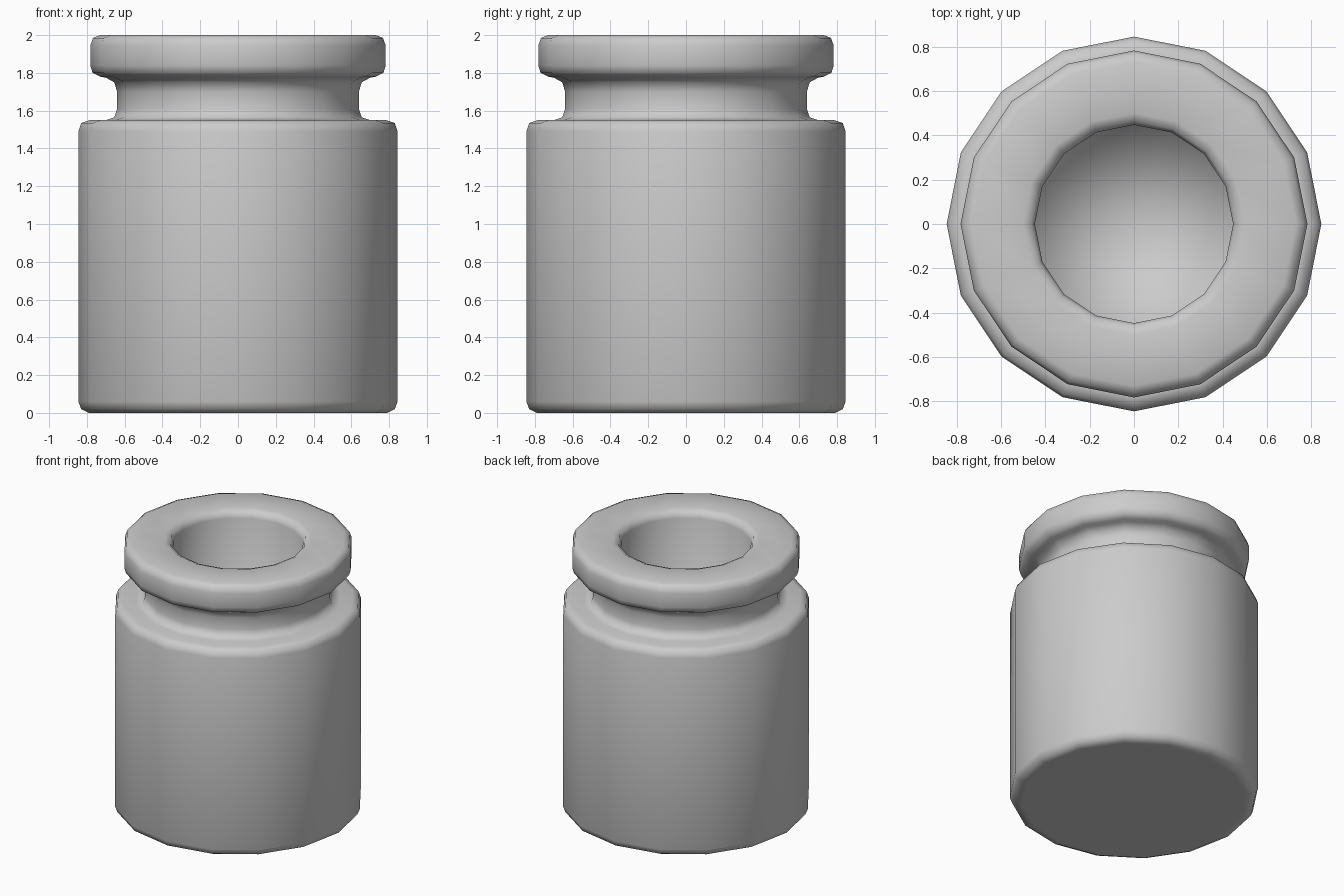
import bpy, bmesh
from math import cos, sin, pi

if "Cube" in bpy.data.objects:
    bpy.data.objects.remove(bpy.data.objects["Cube"])

SIDES = 16


def lathe(name, profile):
    """Revolve (radius, z) points around z; a zero radius closes to a pole."""
    bm = bmesh.new()
    rings = []
    for r, z in profile:
        if r == 0:
            rings.append([bm.verts.new((0, 0, z))] * SIDES)
        else:
            rings.append([bm.verts.new((r * cos(2 * pi * i / SIDES),
                                        r * sin(2 * pi * i / SIDES), z))
                          for i in range(SIDES)])
    for a, b in zip(rings, rings[1:]):
        for i in range(SIDES):
            j = (i + 1) % SIDES
            quad = [a[i], a[j], b[j], b[i]]
            face = bm.faces.new(list(dict.fromkeys(quad)))
            face.smooth = True
    bmesh.ops.recalc_face_normals(bm, faces=bm.faces)
    mesh = bpy.data.meshes.new(name)
    bm.to_mesh(mesh)
    bm.free()
    obj = bpy.data.objects.new(name, mesh)
    bpy.context.collection.objects.link(obj)
    return obj


# Rounded base and straight body
body = [(0, 0), (0.76, 0), (0.79, 0.0), (0.83, 0.02), (0.845, 0.06),
        (0.845, 1.49), (0.83, 1.535), (0.785, 1.55)]
# Filleted neck
neck = [(0.70, 1.55), (0.655, 1.565), (0.64, 1.61),
        (0.64, 1.70), (0.655, 1.75), (0.70, 1.775)]
# Thick rolled lip
lip = [(0.73, 1.78), (0.77, 1.80), (0.782, 1.84), (0.782, 1.945),
       (0.768, 1.985), (0.73, 2.0), (0.50, 2.0), (0.462, 1.985), (0.447, 1.945)]
# Hollow inside with a softly shaded floor
well = [(0.447, 0.26), (0, 0.22)]

lathe("jar", body + neck + lip + well)
